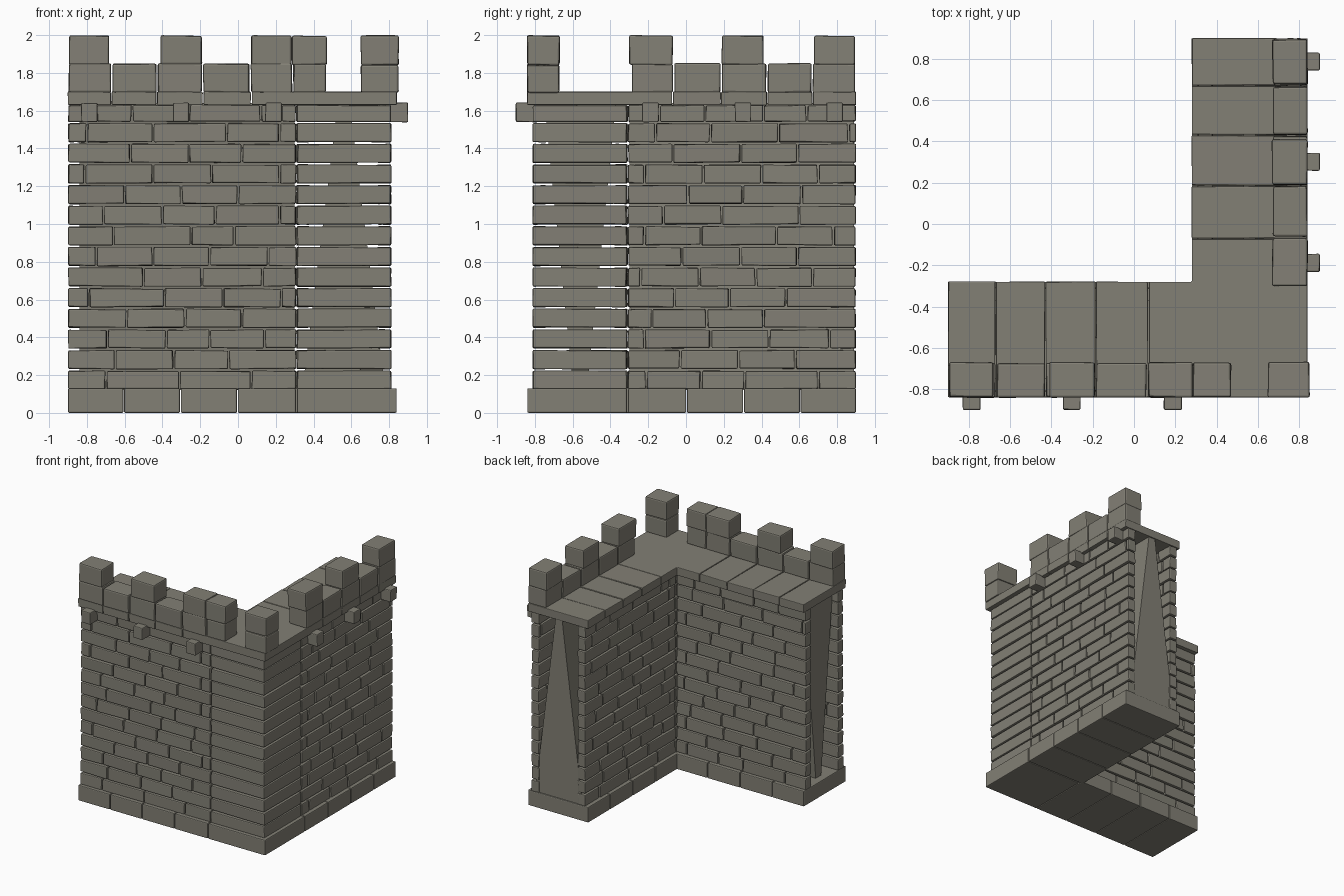
import bpy, bmesh, random

if "Cube" in bpy.data.objects:
    bpy.data.objects.remove(bpy.data.objects["Cube"])

random.seed(4)

stone = bpy.data.materials.new("grey_stone")
stone.diffuse_color = (0.225, 0.215, 0.178, 1)
stone.use_nodes = True
stone.node_tree.nodes["Principled BSDF"].inputs["Base Color"].default_value = stone.diffuse_color


def finish(name, bm, bevel=0.007):
    bmesh.ops.recalc_face_normals(bm, faces=bm.faces)
    me = bpy.data.meshes.new(name)
    bm.to_mesh(me)
    bm.free()
    me.materials.append(stone)
    ob = bpy.data.objects.new(name, me)
    bpy.context.collection.objects.link(ob)
    if bevel:
        mod = ob.modifiers.new("worn_edges", 'BEVEL')
        mod.width, mod.segments = bevel, 2
    return ob


def place(u, v, flip):
    """u runs along an arm, v across it; flip gives the side arm."""
    return (-v, -u) if flip else (u, v)


def box(bm, u, v, z, flip=False, jitter=0.003):
    """Slightly uneven stone block between the given limits."""
    grid = {}
    for i in (0, 1):
        for j in (0, 1):
            for k in (0, 1):
                x, y = place(u[i], v[j], flip)
                p = [c + random.uniform(-jitter, jitter) for c in (x, y, z[k])]
                grid[i, j, k] = bm.verts.new(p)
    for axis in range(3):
        for s in (0, 1):
            quad = []
            for a, b in ((0, 0), (1, 0), (1, 1), (0, 1)):
                key = [a, b]
                key.insert(axis, s)
                quad.append(grid[tuple(key)])
            bm.faces.new(quad)


def prism(name, outline, z0, z1, bevel):
    bm = bmesh.new()
    lo = [bm.verts.new((x, y, z0)) for x, y in outline]
    hi = [bm.verts.new((x, y, z1)) for x, y in outline]
    bm.faces.new(lo)
    bm.faces.new(hi)
    n = len(outline)
    for i in range(n):
        bm.faces.new((lo[i], lo[(i + 1) % n], hi[(i + 1) % n], hi[i]))
    return finish(name, bm, bevel)


# Course heights, bottom to top
rows = [(0.126, 0.222)]
rows += [(0.233 + 0.1092 * k, 0.331 + 0.1092 * k) for k in range(12)]
rows += [(1.542, 1.628)]

# Vertical joints of each course, in arm coordinates
front_joints = [
    (-.70, -.31, .07), (-.65, -.34, -.05), (-.69, -.38, -.15, .14), (-.59, -.28, .02),
    (-.79, -.39, -.08, .23), (-.50, -.19, .13), (-.75, -.45, -.15, .16), (-.66, -.25, -.02),
    (-.71, -.40, -.12, .22), (-.60, -.30, 0), (-.81, -.45, -.14, .22), (-.57, -.26, .02),
    (-.80, -.45, -.06, .22), (-.75, -.56, -.26, .12, .23)]
side_joints = [
    (-.70, -.31, -.08, .21), (-.58, -.28, .03), (-.76, -.44, -.13, .22), (-.41, -.11, .18),
    (-.53, -.23, .06), (-.67, -.37, -.07, .24), (-.59, -.29, .02), (-.78, -.48, -.08, .22),
    (-.60, -.19, .12), (-.61, -.30, -.01), (-.70, -.40, -.09, .22), (-.59, -.29, .07),
    (-.86, -.49, -.13, .16), (-.64, -.41, -.10, .14)]


def brick_face(name, joints, v, flip):
    bm = bmesh.new()
    for z, cuts in zip(rows, joints):
        ends = [-0.902, *cuts, 0.31]
        for a, b in zip(ends, ends[1:]):
            box(bm, (a + 0.004, b - 0.004), v, z, flip)
    finish(name, bm)


for flip, label in ((False, "front"), (True, "side")):
    outer, inner = (side_joints, front_joints) if flip else (front_joints, side_joints)
    # Brick skins on both sides of the arm
    brick_face(label + "_outer_bricks", outer, (-0.81, -0.74), flip)
    brick_face(label + "_inner_bricks", inner, (-0.38, -0.31), flip)

    # Footing blocks
    bm = bmesh.new()
    ends = (-0.902, -0.605, -0.305, -0.003, 0.308)
    for a, b in zip(ends, ends[1:]):
        box(bm, (a + 0.002, b - 0.002), (-0.84, -0.28), (0, 0.13), flip, 0)
    finish(label + "_footing", bm)

    # Walkway slabs
    bm = bmesh.new()
    ends = (-0.902, -0.67, -0.43, -0.185, 0.07)
    for a, b in zip(ends, ends[1:]):
        box(bm, (a + 0.002, b - 0.002), (-0.84, -0.28), (1.63, 1.70), flip, 0.002)
    finish(label + "_walkway_slabs", bm, 0.005)

    # Parapet blocks, one per slab plus those over the corner slab
    bm = bmesh.new()
    ends = [-0.90, -0.668, -0.428, -0.187, 0.065, 0.29] + ([] if flip else [0.47])
    for a, b in zip(ends, ends[1:]):
        box(bm, (a + 0.004, b - 0.004), (-0.84, -0.675), (1.695, 1.85), flip)
    finish(label + "_parapet_blocks", bm, 0.01)

    # Raised merlon caps
    bm = bmesh.new()
    caps = [(-0.895, -0.68), (-0.41, -0.19)]
    caps += [(0.07, 0.30)] if flip else [(0.07, 0.285), (0.285, 0.47)]
    for c in caps:
        box(bm, c, (-0.84, -0.67), (1.842, 1.997), flip)
    finish(label + "_merlons", bm, 0.01)

    # Small projecting corbels
    bm = bmesh.new()
    for c in (-0.787, -0.302, 0.188):
        box(bm, (c - 0.043, c + 0.043), (-0.90, -0.78), (1.54, 1.642), flip, 0.002)
    finish(label + "_corbels", bm)

    # Tapered rubble core, seen at the open end
    lo, hi, end = (0.22, 0.03, -0.89) if flip else (0.035, 0.19, -0.84)
    bm = bmesh.new()
    loops = []
    for u in (end, 0.30):
        loop = []
        for dv, z in ((-lo, 0.12), (lo, 0.12), (hi, 1.64), (-hi, 1.64)):
            x, y = place(u, -0.56 + dv, flip)
            loop.append(bm.verts.new((x, y, z)))
        bm.faces.new(loop)
        loops.append(loop)
    for i in range(4):
        j = (i + 1) % 4
        bm.faces.new((loops[0][i], loops[0][j], loops[1][j], loops[1][i]))
    finish(label + "_core", bm, 0)

# Solid corner courses
bm = bmesh.new()
for z in rows:
    box(bm, (0.315, 0.81), (-0.81, -0.315), z)
finish("corner_blocks", bm)

# Corner footing
bm = bmesh.new()
box(bm, (0.312, 0.84), (-0.84, -0.312), (0, 0.13), False, 0)
finish("corner_footing", bm)

# L-shaped corner slab
prism("corner_slab", [(0.073, -0.84), (0.84, -0.84), (0.84, -0.073), (0.28, -0.073),
                      (0.28, -0.28), (0.073, -0.28)], 1.63, 1.70, 0.005)

# Corner merlon in two stones
bm = bmesh.new()
for z in ((1.695, 1.84), (1.842, 1.997)):
    box(bm, (0.65, 0.85), (-0.84, -0.67), z)
finish("corner_merlon", bm, 0.01)
